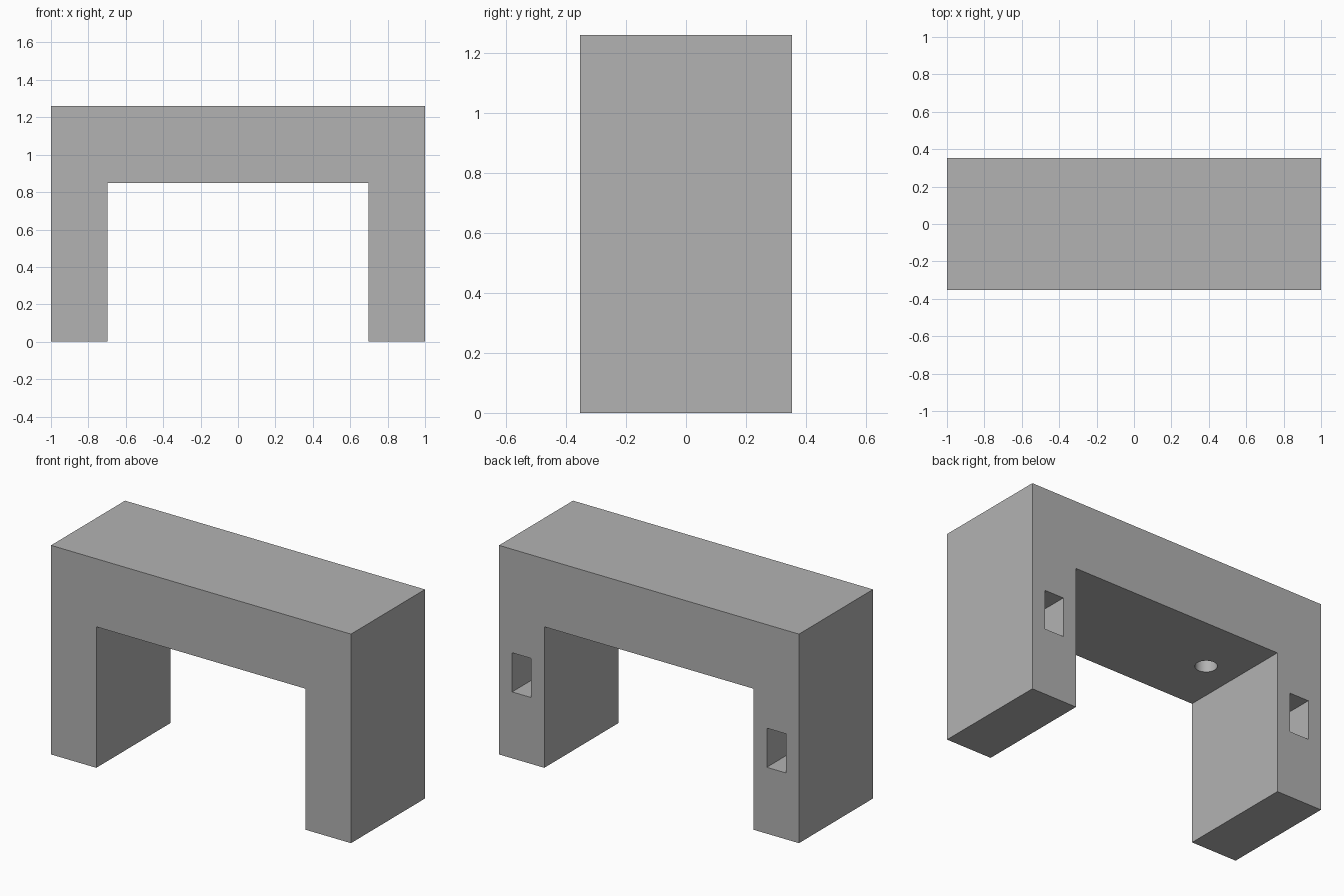
import bpy
import bmesh

if "Cube" in bpy.data.objects:
    bpy.data.objects.remove(bpy.data.objects["Cube"], do_unlink=True)

HALF_DEPTH = 0.3525
HEIGHT = 1.26
INNER_X = 0.698
BAR_Z = 0.85

grey = bpy.data.materials.new("plain grey")
grey.use_nodes = True
colour = (0.448, 0.448, 0.448, 1)
grey.diffuse_color = colour
grey.node_tree.nodes["Principled BSDF"].inputs["Base Color"].default_value = colour


def add_object(name, bm):
    bmesh.ops.recalc_face_normals(bm, faces=bm.faces)
    mesh = bpy.data.meshes.new(name)
    bm.to_mesh(mesh)
    bm.free()
    mesh.materials.append(grey)
    obj = bpy.data.objects.new(name, mesh)
    bpy.context.collection.objects.link(obj)
    return obj


def cut(target, cutter):
    cutter.hide_render = True
    mod = target.modifiers.new("cut", "BOOLEAN")
    mod.operation = "DIFFERENCE"
    mod.solver = "EXACT"
    mod.object = cutter
    bpy.context.view_layer.objects.active = target
    bpy.ops.object.modifier_apply(modifier=mod.name)
    bpy.data.objects.remove(cutter, do_unlink=True)


# Bridge body: half profile mirrored across x, then extruded in depth
half = [(1, HEIGHT), (1, 0), (INNER_X, 0), (INNER_X, BAR_Z)]
outline = half + [(-x, z) for x, z in reversed(half)]
bm = bmesh.new()
face = bm.faces.new([bm.verts.new((x, -HALF_DEPTH, z)) for x, z in outline])
extruded = bmesh.ops.extrude_face_region(bm, geom=[face])["geom"]
bmesh.ops.translate(bm, vec=(0, 2 * HALF_DEPTH, 0),
                    verts=[v for v in extruded if isinstance(v, bmesh.types.BMVert)])
bridge = add_object("bridge_body", bm)

for side in (-1, 1):
    # Rectangular pocket in the back of each leg
    bm = bmesh.new()
    bmesh.ops.create_cube(bm, size=1)
    bmesh.ops.scale(bm, vec=(0.127, 0.7, 0.236), verts=bm.verts)
    bmesh.ops.translate(bm, vec=(side * 0.849, HALF_DEPTH, 0.518), verts=bm.verts)
    cut(bridge, add_object("pocket_cutter", bm))

    # Round blind hole in the underside of the bar
    bm = bmesh.new()
    bmesh.ops.create_cone(bm, cap_ends=True, segments=32, radius1=0.06,
                          radius2=0.06, depth=0.5)
    bmesh.ops.translate(bm, vec=(side * 0.5, 0, BAR_Z), verts=bm.verts)
    cut(bridge, add_object("hole_cutter", bm))

# Smooth only the round hole walls
bpy.ops.object.select_all(action="DESELECT")
bridge.select_set(True)
bpy.context.view_layer.objects.active = bridge
bpy.ops.object.shade_smooth_by_angle()
